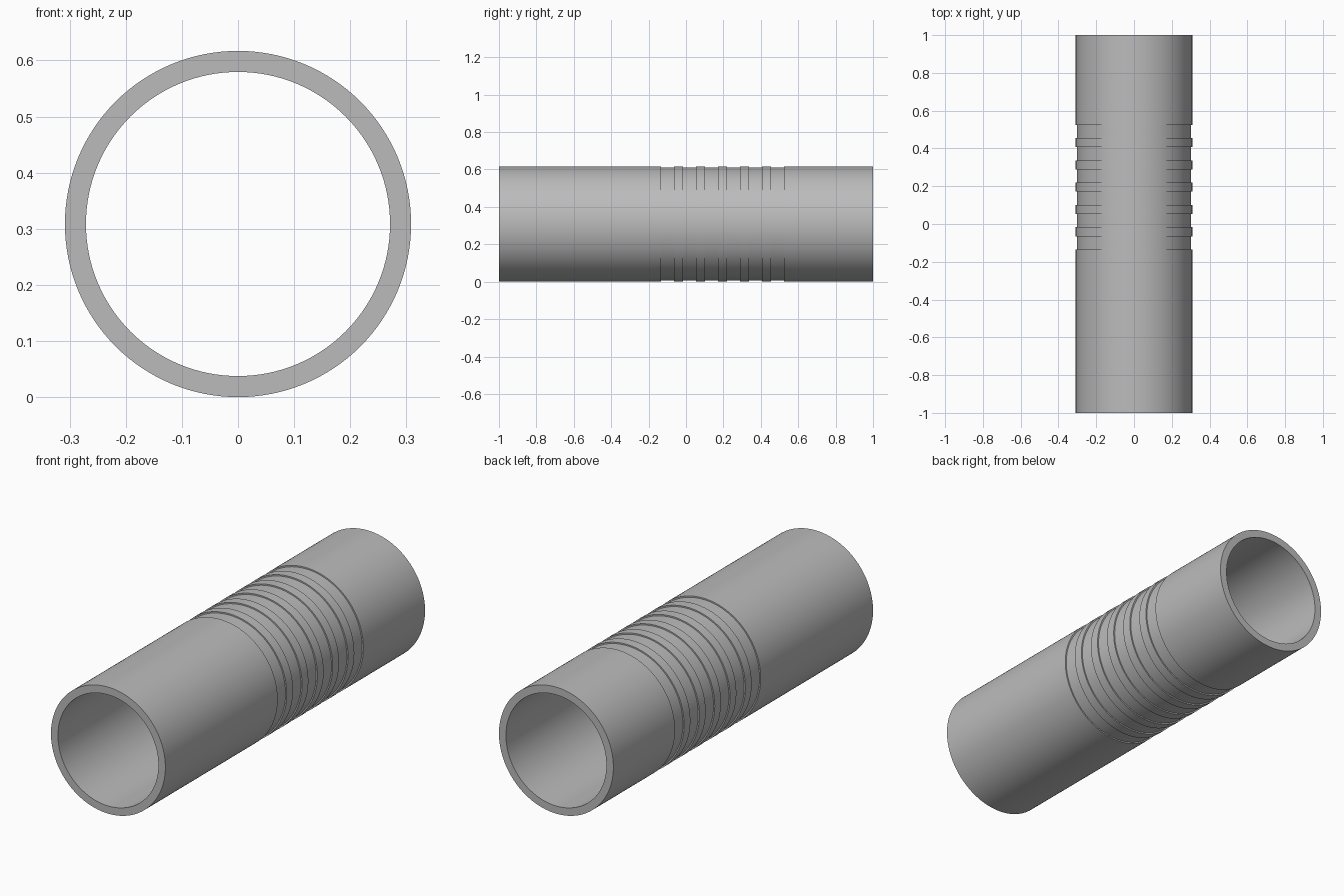
import bpy
import bmesh
import math

cube = bpy.data.objects.get("Cube")
if cube:
    bpy.data.objects.remove(cube, do_unlink=True)

SEGMENTS = 128
OUTER, INNER, GROOVE = 0.3085, 0.271, 0.302
HALF_LENGTH = 1.0
FIRST, PITCH, WIDTH, COUNT = -0.135, 0.118, 0.07, 6

# Plain grey material
grey = bpy.data.materials.new("grey")
grey.use_nodes = True
colour = (0.5, 0.5, 0.5, 1)
grey.diffuse_color = colour
grey.node_tree.nodes["Principled BSDF"].inputs["Base Color"].default_value = colour

# Wall section as (radius, y): bore, front rim, grooved outside, back rim
profile = [(INNER, HALF_LENGTH), (INNER, -HALF_LENGTH), (OUTER, -HALF_LENGTH)]
for i in range(COUNT):
    start = FIRST + i * PITCH
    end = start + WIDTH
    profile += [(OUTER, start), (GROOVE, start), (GROOVE, end), (OUTER, end)]
profile.append((OUTER, HALF_LENGTH))

# Sweep the section round the pipe axis
bm = bmesh.new()
rings = []
for radius, y in profile:
    ring = []
    for s in range(SEGMENTS):
        a = math.tau * s / SEGMENTS
        ring.append(bm.verts.new((radius * math.cos(a), y, OUTER + radius * math.sin(a))))
    rings.append(ring)
for a, b in zip(rings, rings[1:] + rings[:1]):
    for s in range(SEGMENTS):
        t = (s + 1) % SEGMENTS
        bm.faces.new((a[s], a[t], b[t], b[s]))
bmesh.ops.recalc_face_normals(bm, faces=bm.faces)

mesh = bpy.data.meshes.new("grooved_pipe")
bm.to_mesh(mesh)
bm.free()
mesh.materials.append(grey)
pipe = bpy.data.objects.new("grooved_pipe", mesh)
bpy.context.collection.objects.link(pipe)

# Smooth walls with crisp rims and groove edges
bpy.ops.object.select_all(action='DESELECT')
pipe.select_set(True)
bpy.context.view_layer.objects.active = pipe
bpy.ops.object.shade_smooth_by_angle(angle=math.radians(30))
